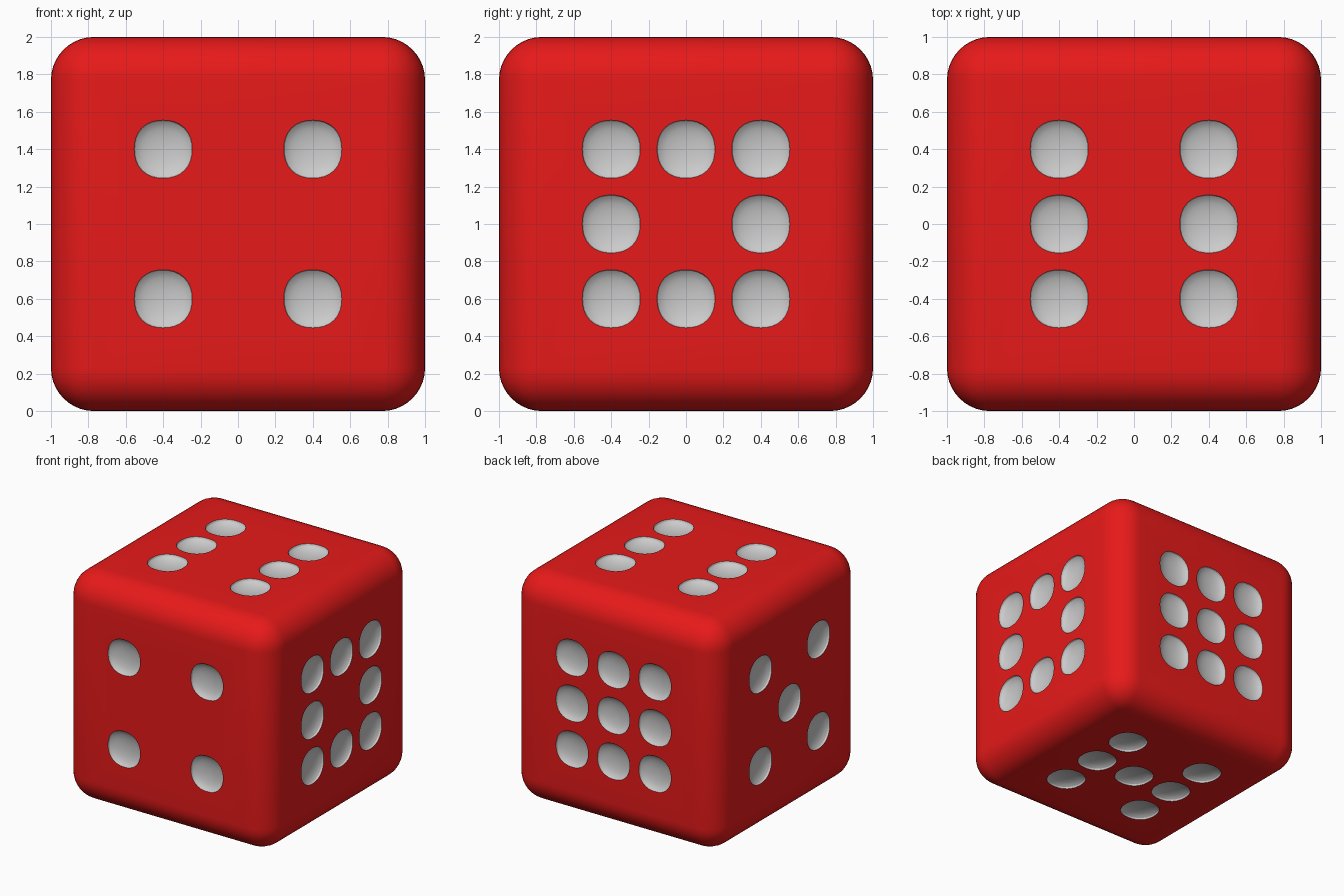
import bpy, bmesh, math
from mathutils import Vector

if "Cube" in bpy.data.objects:
    bpy.data.objects.remove(bpy.data.objects["Cube"])

def material(name, color):
    m = bpy.data.materials.new(name)
    m.diffuse_color = color
    m.use_nodes = True
    m.node_tree.nodes["Principled BSDF"].inputs["Base Color"].default_value = m.diffuse_color
    return m

BEVEL, RADIUS, DEPTH = 0.23, 0.155, 0.05
SEG, RINGS = 32, 6

# Rounded cube shell with the six flat faces removed
bm = bmesh.new()
bmesh.ops.create_cube(bm, size=2)
bmesh.ops.bevel(bm, geom=bm.edges[:], offset=BEVEL, offset_type='OFFSET',
                segments=10, profile=0.5, affect='EDGES', clamp_overlap=True)
flat = [f for f in bm.faces if f.calc_area() > 1]
bmesh.ops.delete(bm, geom=flat, context='FACES_ONLY')

def outline(t):
    """Unit point on a slightly squarish circle."""
    c, s = math.cos(t), math.sin(t)
    r = (abs(c) ** 2.25 + abs(s) ** 2.25) ** (-1 / 2.25)
    return c * r, s * r

def add_pip(centre, u, v, n):
    """Concave dish; returns the edges of its rim."""
    rings = []
    for k in range(RINGS):
        a = k / RINGS * math.pi / 2
        ring = []
        for i in range(SEG):
            x, y = outline(2 * math.pi * i / SEG)
            r = RADIUS * math.cos(a)
            ring.append(bm.verts.new(centre + u * x * r + v * y * r - n * DEPTH * math.sin(a)))
        rings.append(ring)
    bottom = bm.verts.new(centre - n * DEPTH)
    for k in range(RINGS):
        for i in range(SEG):
            j = (i + 1) % SEG
            if k < RINGS - 1:
                vs = (rings[k][i], rings[k][j], rings[k + 1][j], rings[k + 1][i])
            else:
                vs = (rings[k][i], rings[k][j], bottom)
            f = bm.faces.new(vs)
            f.normal_update()
            if f.normal.dot(n) < 0:
                f.normal_flip()
            f.material_index = 1
    return [bm.edges.get((rings[0][i], rings[0][(i + 1) % SEG])) for i in range(SEG)]

# Pip layouts
S = 0.4
corners = [(a, b) for a in (-S, S) for b in (-S, S)]
sides = [(-S, 0), (S, 0)]
ends = [(0, -S), (0, S)]
mid = [(0, 0)]
X, Y, Z = Vector((1, 0, 0)), Vector((0, 1, 0)), Vector((0, 0, 1))
layouts = [
    (-Y, X, corners),
    (X, Y, corners + sides + ends),
    (Z, X, corners + sides),
    (Y, X, corners + sides + ends + mid),
    (-X, Y, corners + mid),
    (-Z, X, corners + sides + mid),
]

# Fill each flat side around its pips
for n, u, spots in layouts:
    v = n.cross(u)
    edges = [e for e in bm.edges if e.is_boundary
             and all(p.co.dot(n) > 0.9999 for p in e.verts)]
    for a, b in spots:
        edges += add_pip(n + u * a + v * b, u, v, n)
    filled = bmesh.ops.triangle_fill(bm, edges=edges, use_beauty=True, normal=n)
    for f in filled["geom"]:
        if isinstance(f, bmesh.types.BMFace):
            f.normal_update()
            if f.normal.dot(n) < 0:
                f.normal_flip()
            f.material_index = 0

# Finished die standing on the ground
bmesh.ops.translate(bm, vec=Z, verts=bm.verts[:])
mesh = bpy.data.meshes.new("die")
bm.to_mesh(mesh)
bm.free()
mesh.materials.append(material("red", (0.8, 0.01, 0.01, 1)))
mesh.materials.append(material("white", (0.8, 0.8, 0.8, 1)))
die = bpy.data.objects.new("die", mesh)
bpy.context.scene.collection.objects.link(die)
bpy.context.view_layer.objects.active = die
die.select_set(True)
bpy.ops.object.shade_smooth_by_angle(angle=math.radians(25))
